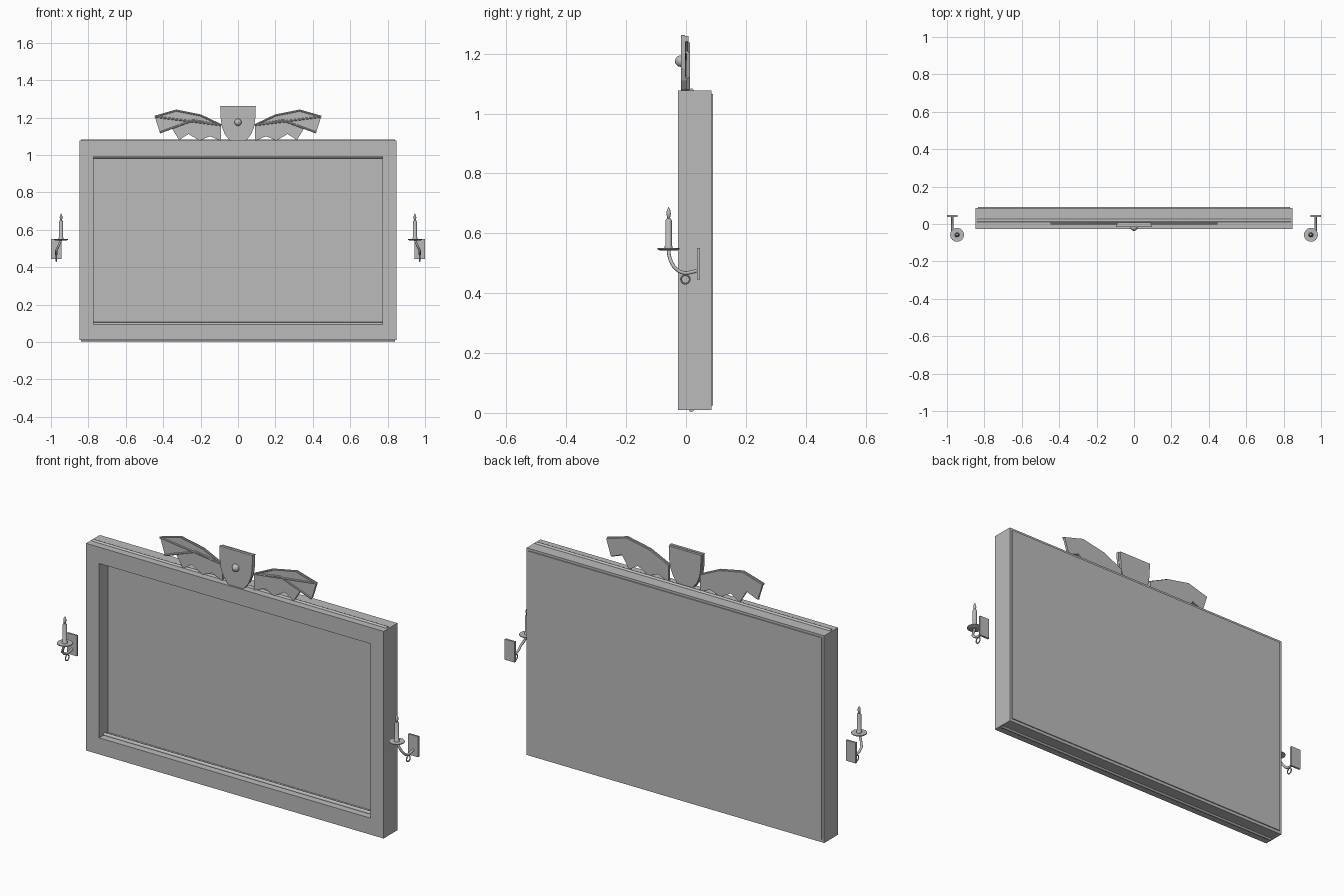
import bpy, bmesh, math
from mathutils import Vector

if "Cube" in bpy.data.objects:
    bpy.data.objects.remove(bpy.data.objects["Cube"])

grey = bpy.data.materials.new("mid grey")
grey.diffuse_color = (0.5, 0.5, 0.5, 1)
grey.use_nodes = True
grey.node_tree.nodes["Principled BSDF"].inputs["Base Color"].default_value = grey.diffuse_color


def finish(name, bm, smooth=False):
    bmesh.ops.recalc_face_normals(bm, faces=bm.faces)
    me = bpy.data.meshes.new(name)
    bm.to_mesh(me)
    bm.free()
    ob = bpy.data.objects.new(name, me)
    bpy.context.collection.objects.link(ob)
    me.materials.append(grey)
    if smooth:
        bpy.context.view_layer.objects.active = ob
        bpy.ops.object.select_all(action='DESELECT')
        ob.select_set(True)
        bpy.ops.object.shade_smooth_by_angle(angle=math.radians(40))
    return ob


def box(name, x0, x1, y0, y1, z0, z1):
    bm = bmesh.new()
    bmesh.ops.create_cube(bm, size=1)
    for v in bm.verts:
        v.co = ((x0 + x1) / 2 + v.co.x * (x1 - x0),
                (y0 + y1) / 2 + v.co.y * (y1 - y0),
                (z0 + z1) / 2 + v.co.z * (z1 - z0))
    return finish(name, bm)


def extrude_y(name, faces, y0, y1):
    """Faces are lists of (x, z) points, pushed from y0 to y1."""
    bm = bmesh.new()
    for pts in faces:
        bm.faces.new([bm.verts.new((x, y0, z)) for x, z in pts])
    bmesh.ops.remove_doubles(bm, verts=bm.verts, dist=1e-5)
    r = bmesh.ops.extrude_face_region(bm, geom=bm.faces[:], use_keep_orig=True)
    for v in r["geom"]:
        if isinstance(v, bmesh.types.BMVert):
            v.co.y = y1
    return finish(name, bm)


def tube(name, pts, r, sides=10):
    """Round tube swept through points."""
    bm = bmesh.new()
    pts = [Vector(p) for p in pts]
    rings = []
    for i, p in enumerate(pts):
        t = (pts[min(i + 1, len(pts) - 1)] - pts[max(i - 1, 0)]).normalized()
        ref = Vector((1, 0, 0)) if abs(t.x) < 0.8 else Vector((0, 1, 0))
        a = t.cross(ref).normalized()
        b = t.cross(a)
        rings.append([bm.verts.new(p + r * (a * math.cos(k * math.tau / sides) + b * math.sin(k * math.tau / sides)))
                      for k in range(sides)])
    for A, B in zip(rings, rings[1:]):
        for k in range(sides):
            bm.faces.new((A[k], A[(k + 1) % sides], B[(k + 1) % sides], B[k]))
    bm.faces.new(rings[0])
    bm.faces.new(rings[-1])
    return finish(name, bm, True)


def lathe(name, x, y, profile, sides=20):
    bm = bmesh.new()
    vs = [bm.verts.new((x + r, y, z)) for r, z in profile]
    es = [bm.edges.new(p) for p in zip(vs, vs[1:])]
    bmesh.ops.spin(bm, geom=vs + es, cent=(x, y, 0), axis=(0, 0, 1), angle=math.tau, steps=sides)
    bmesh.ops.remove_doubles(bm, verts=bm.verts, dist=1e-5)
    return finish(name, bm, True)


# frame ring
outer = [(-.848, .01), (.848, .01), (.848, 1.077), (-.848, 1.077)]
inner = [(-.773, .095), (.773, .095), (.773, .993), (-.773, .993)]
extrude_y("frame", [[outer[i], outer[(i + 1) % 4], inner[(i + 1) % 4], inner[i]] for i in range(4)], -.026, .086)

# mirror glass and back panel
box("mirror_glass", -.78, .78, .047, .08, .09, 1.0)
box("back_panel", -.835, .835, .08, .091, .025, 1.065)

# beads along the rails
for n, z, hx in (("bottom_bead", .012, .84), ("top_bead", 1.075, .84),
                 ("inner_bottom_bead", .097, .773), ("inner_top_bead", .991, .773)):
    tube(n, [(-hx, .018, z), (hx, .018, z)], .009)

# crest shield and boss
half = [(.095, 1.262), (.092, 1.19), (.086, 1.15), (.07, 1.11), (.048, 1.082), (0, 1.045)]
shield = half + [(-x, z) for x, z in half[-2::-1]]
extrude_y("shield", [shield], -.017, -.003)
extrude_y("shield_back", [[(x * .97, 1.16 + (z - 1.16) * .97) for x, z in shield]], -.003, .009)
bm = bmesh.new()
bmesh.ops.create_uvsphere(bm, u_segments=16, v_segments=10, radius=.019)
bmesh.ops.translate(bm, verts=bm.verts, vec=(0, -.018, 1.175))
finish("shield_boss", bm, True)

# bat wings with finger ribs
wing = [(.09, 1.16), (.2, 1.212), (.33, 1.238), (.445, 1.205), (.418, 1.12), (.355, 1.145),
        (.315, 1.08), (.265, 1.112), (.205, 1.077), (.15, 1.1), (.09, 1.075)]
root = (.09, 1.16)
for s, side in ((1, "right"), (-1, "left")):
    extrude_y(side + "_wing", [[(s * x, z) for x, z in wing]], .002, .014)
    for i, path in enumerate(([root, (.2, 1.212), (.33, 1.238), (.445, 1.205)],
                              [root, (.33, 1.19), (.445, 1.205)],
                              [root, (.24, 1.185), (.418, 1.12)])):
        tube(f"{side}_wing_rib_{i + 1}", [(s * x, .002, z) for x, z in path], .005, 8)

# candle sconces
for s, side in ((1, "right"), (-1, "left")):
    xp, xc, yc = s * .972, s * .946, -.058
    box(side + "_sconce_plate", xp - .028, xp + .028, .037, .047, .445, .551)
    arm = [(xp, .04, .476), (xp, .018, .47)]
    for k in range(9):
        a = math.pi / 2 * k / 8
        x = xp + (xc - xp) * max(0, (k - 4) / 4)
        arm.append((x, -.058 * math.sin(a), .545 - .078 * math.cos(a)))
    tube(side + "_sconce_arm", arm, .006)
    lathe(side + "_drip_dish", xc, yc, [(0, .543), (.03, .543), (.037, .547), (.037, .551), (0, .551)], 24)
    lathe(side + "_candle", xc, yc, [(0, .55), (.013, .55), (.013, .557), (.0105, .56), (.0105, .643),
                                     (.007, .65), (0, .65)], 16)
    lathe(side + "_flame", xc, yc, [(0, .646), (.005, .652), (.0075, .665), (.006, .677), (0, .688)], 12)
    # hanging ring
    bpy.ops.mesh.primitive_torus_add(major_radius=.0145, minor_radius=.003, major_segments=24, minor_segments=8,
                                     location=(xp, -.002, .446), rotation=(0, math.pi / 2, 0))
    ring = bpy.context.object
    ring.name = side + "_sconce_ring"
    ring.data.materials.append(grey)
    bpy.ops.object.shade_smooth_by_angle()
